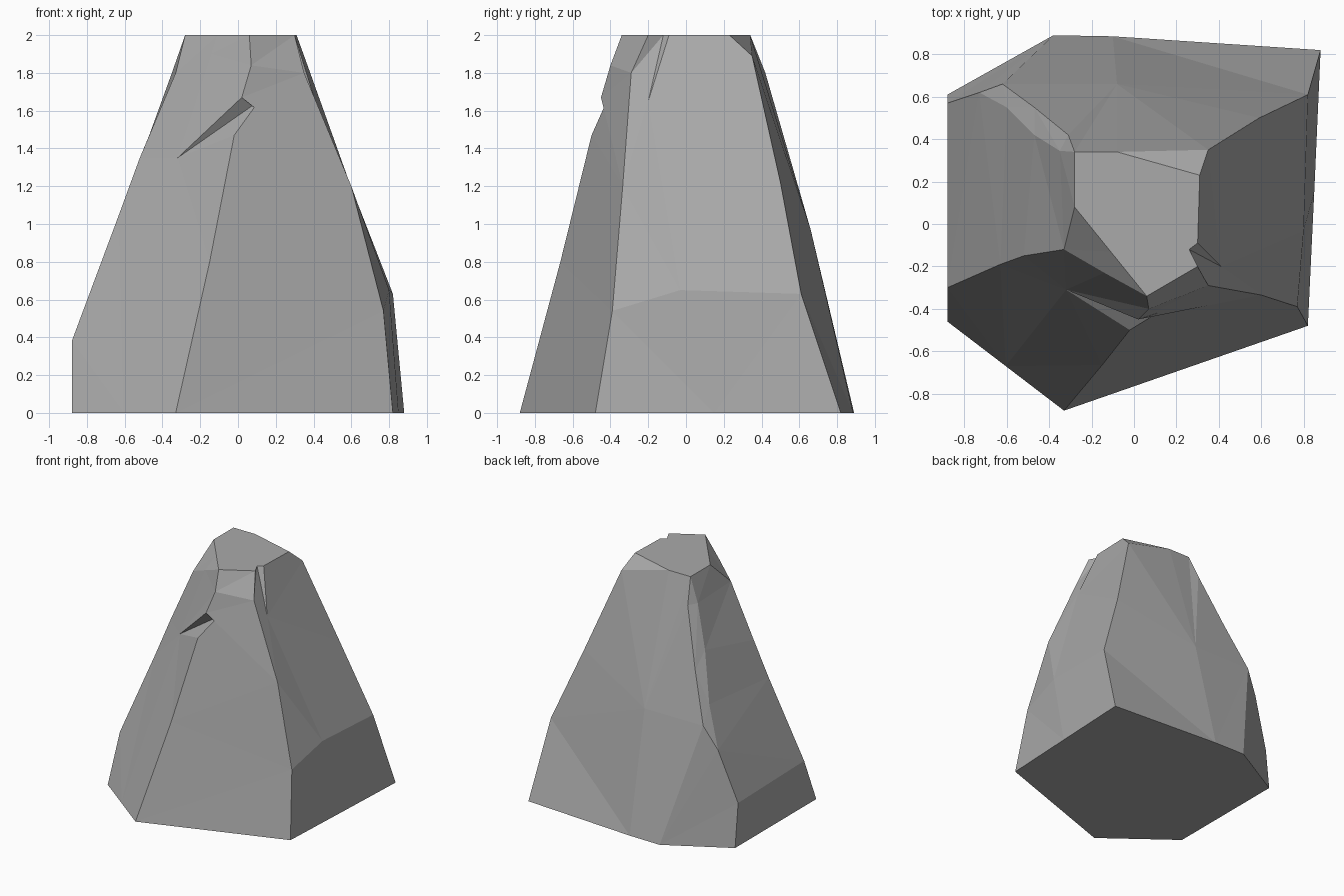
import bpy, bmesh

if "Cube" in bpy.data.objects:
    bpy.data.objects.remove(bpy.data.objects["Cube"])

# Ridge lines running from the base (z=0) to the top (z=2), counter-clockwise
front = [(-.33, -.88, 0), (-.15, -.665, .8), (-.02, -.5, 1.47), (.11, -.42, 1.65),
         (.02, -.45, 1.67), (.07, -.4, 1.84), (.06, -.34, 2)]
front_right = [(.82, -.48, 0), (.77, -.39, .54), (.6, -.335, 1.2), (.35, -.29, 1.8), (.3, -.2, 2)]
right_low = [(.85, .15, 0), (.8, -.03, .65), (.41, -.2, 1.65)]
groove_in = right_low + [(.26, -.12, 2)]
groove_out = right_low + [(.3, -.09, 2)]
back_right = [(.88, .82, 0), (.82, .61, .63), (.59, .5, 1.22), (.35, .35, 1.89), (.31, .23, 2)]
back = [(-.1, .885, 0), (-.08, .66, .97), (-.08, .34, 2)]
back_left = [(-.38, .89, 0), (-.62, .66, .97), (-.47, .55, 1.35), (-.31, .42, 1.8), (-.28, .34, 2)]
left_back = [(-.88, .61, 0), (-.88, .57, .36), (-.73, .62, .78), (-.6, .55, 1.1),
             (-.47, .42, 1.47), (-.35, .345, 1.8), (-.28, .34, 2)]
left_front = [(-.88, -.46, 0), (-.88, -.3, .38), (-.63, -.19, 1.05), (-.52, -.15, 1.35),
              (-.33, -.12, 1.8), (-.28, .08, 2)]
ledge = [(-.605, -.67, 0), (-.32, -.31, 1.35), (-.14, -.23, 1.9), (-.11, -.13, 2)]
ridges = [front, front_right, groove_in, groove_out, back_right, back,
          back_left, left_back, left_front, ledge]

bm = bmesh.new()
verts = {}


def vert(p):
    if p not in verts:
        verts[p] = bm.verts.new(p)
    return verts[p]


def face(points):
    points = list(dict.fromkeys(points))
    if len(points) > 2:
        bm.faces.new([vert(p) for p in points])


# Rock sides: a strip of triangles between each pair of neighbouring ridges
for a, b in zip(ridges, ridges[1:] + ridges[:1]):
    i = j = 0
    while i < len(a) - 1 or j < len(b) - 1:
        za = a[i + 1][2] if i < len(a) - 1 else 9
        zb = b[j + 1][2] if j < len(b) - 1 else 9
        if za < zb:
            face([a[i], b[j], a[i + 1]])
            i += 1
        else:
            face([a[i], b[j], b[j + 1]])
            j += 1

# Flat top and base
face([r[-1] for r in ridges])
face([r[0] for r in reversed(ridges)])

mesh = bpy.data.meshes.new("rock")
bm.to_mesh(mesh)
bm.free()
rock = bpy.data.objects.new("rock", mesh)
bpy.context.collection.objects.link(rock)

# Plain grey stone
stone = bpy.data.materials.new("stone grey")
stone.diffuse_color = (.4, .4, .4, 1)
stone.use_nodes = True
stone.node_tree.nodes["Principled BSDF"].inputs["Base Color"].default_value = stone.diffuse_color
mesh.materials.append(stone)
